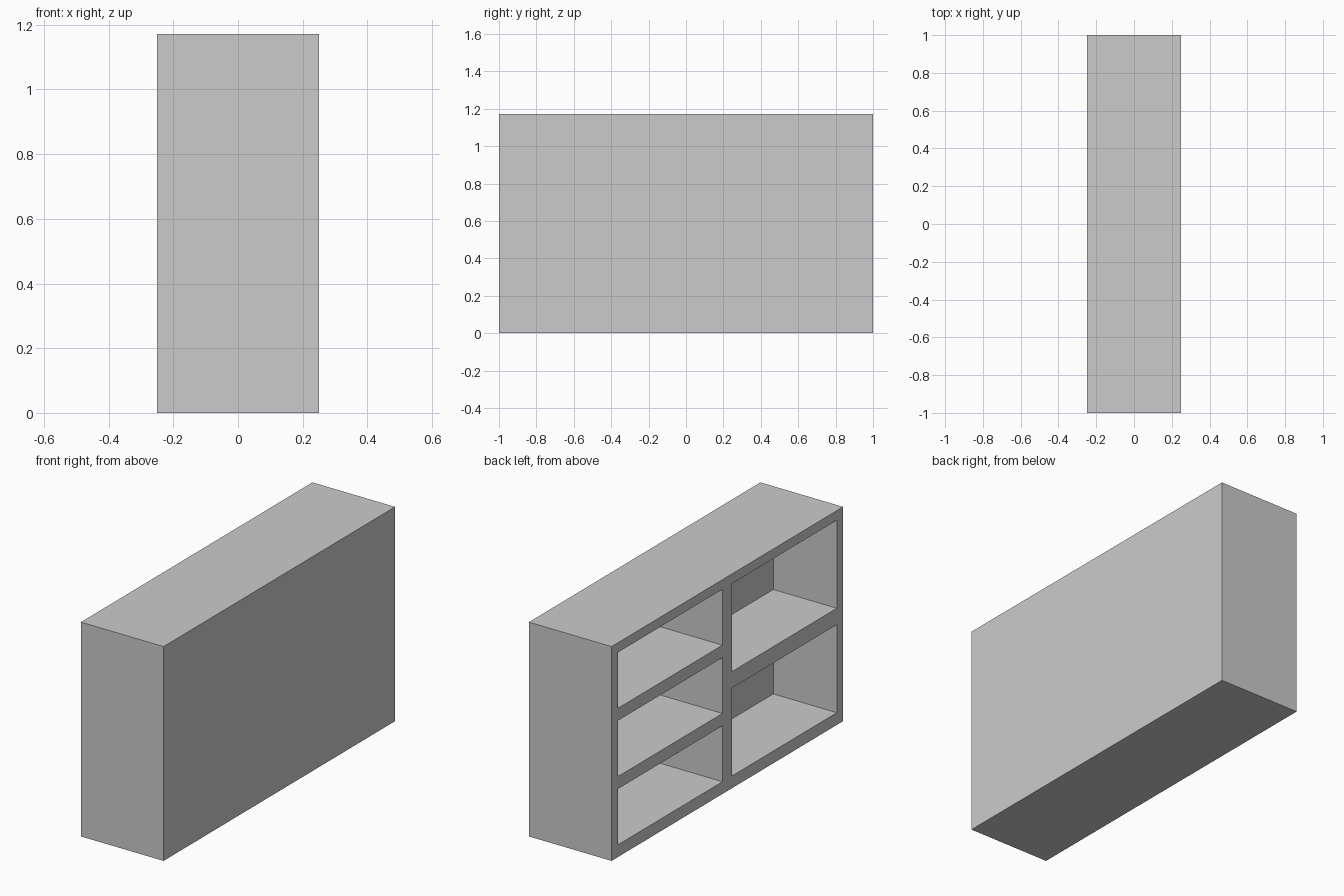
import bpy, bmesh
from mathutils import Matrix

if "Cube" in bpy.data.objects:
    bpy.data.objects.remove(bpy.data.objects["Cube"])

DEPTH, LENGTH, HEIGHT = 0.5, 2.0, 1.172
BACK_X = 0.134                 # inner face of the back panel
Z_LOW, Z_HIGH = 0.067, 1.119   # vertical range of the compartments


def add_box(bm, lo, hi):
    size = [b - a for a, b in zip(lo, hi)]
    mid = [(a + b) / 2 for a, b in zip(lo, hi)]
    bmesh.ops.create_cube(bm, size=1, matrix=Matrix.Translation(mid) @ Matrix.Diagonal((*size, 1)))


def make_object(name, boxes):
    bm = bmesh.new()
    for lo, hi in boxes:
        add_box(bm, lo, hi)
    mesh = bpy.data.meshes.new(name)
    bm.to_mesh(mesh)
    bm.free()
    obj = bpy.data.objects.new(name, mesh)
    bpy.context.collection.objects.link(obj)
    return obj


def column(y0, y1, count, gap):
    """Equal compartments stacked with a shelf thickness between them."""
    h = (Z_HIGH - Z_LOW - gap * (count - 1)) / count
    for i in range(count):
        z = Z_LOW + i * (h + gap)
        yield (-DEPTH / 2 - 0.1, y0, z), (BACK_X, y1, z + h)


# Solid cabinet body
cabinet = make_object("shelf_cabinet", [((-DEPTH / 2, -LENGTH / 2, 0), (DEPTH / 2, LENGTH / 2, HEIGHT))])

# Compartments: three low ones on one side, two tall ones on the other
cutter = make_object("compartment_cutter",
                     [*column(0.042, 0.946, 3, 0.068), *column(-0.946, -0.042, 2, 0.09)])
cutter.hide_render = True
cutter.display_type = 'WIRE'

cut = cabinet.modifiers.new("compartments", 'BOOLEAN')
cut.operation = 'DIFFERENCE'
cut.solver = 'EXACT'
cut.object = cutter
